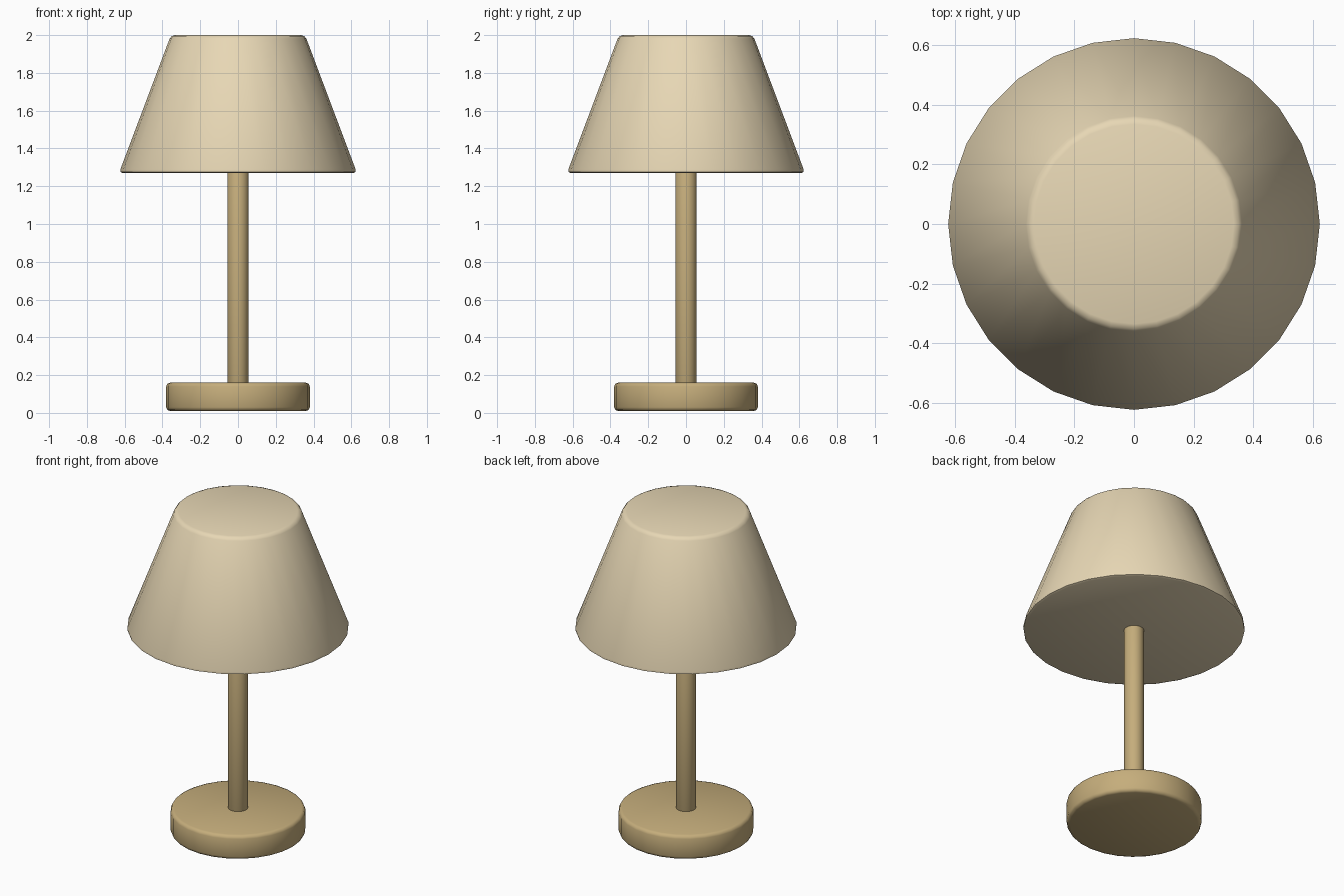
import bpy
import math

cube = bpy.data.objects.get("Cube")
if cube:
    bpy.data.objects.remove(cube, do_unlink=True)


def material(name, colour):
    mat = bpy.data.materials.new(name)
    mat.use_nodes = True
    mat.diffuse_color = colour
    mat.node_tree.nodes["Principled BSDF"].inputs["Base Color"].default_value = colour
    return mat


def turned_part(name, bottom_radius, top_radius, bottom, top, bevel, mat, sides=28):
    """Closed cone or cylinder with softly rounded rims."""
    bpy.ops.mesh.primitive_cone_add(
        vertices=sides, radius1=bottom_radius, radius2=top_radius,
        depth=top - bottom, location=(0, 0, (bottom + top) / 2))
    part = bpy.context.object
    part.name = name
    part.data.materials.append(mat)
    mod = part.modifiers.new("rounded_rims", "BEVEL")
    mod.width = bevel
    mod.segments = 2
    mod.limit_method = "ANGLE"
    mod.angle_limit = math.radians(40)
    bpy.ops.object.modifier_apply(modifier=mod.name)
    bpy.ops.object.shade_smooth_by_angle(angle=math.radians(50))
    return part


cream = material("cream fabric", (0.80, 0.68, 0.46, 1))
tan = material("tan wood", (0.56, 0.42, 0.20, 1))

# Round foot, slim stem and tapered shade
turned_part("base", 0.38, 0.38, 0.01, 0.16, 0.02, tan)
turned_part("stem", 0.056, 0.056, 0.15, 1.28, 0.01, tan)
turned_part("lampshade", 0.63, 0.355, 1.27, 2.0, 0.02, cream)
